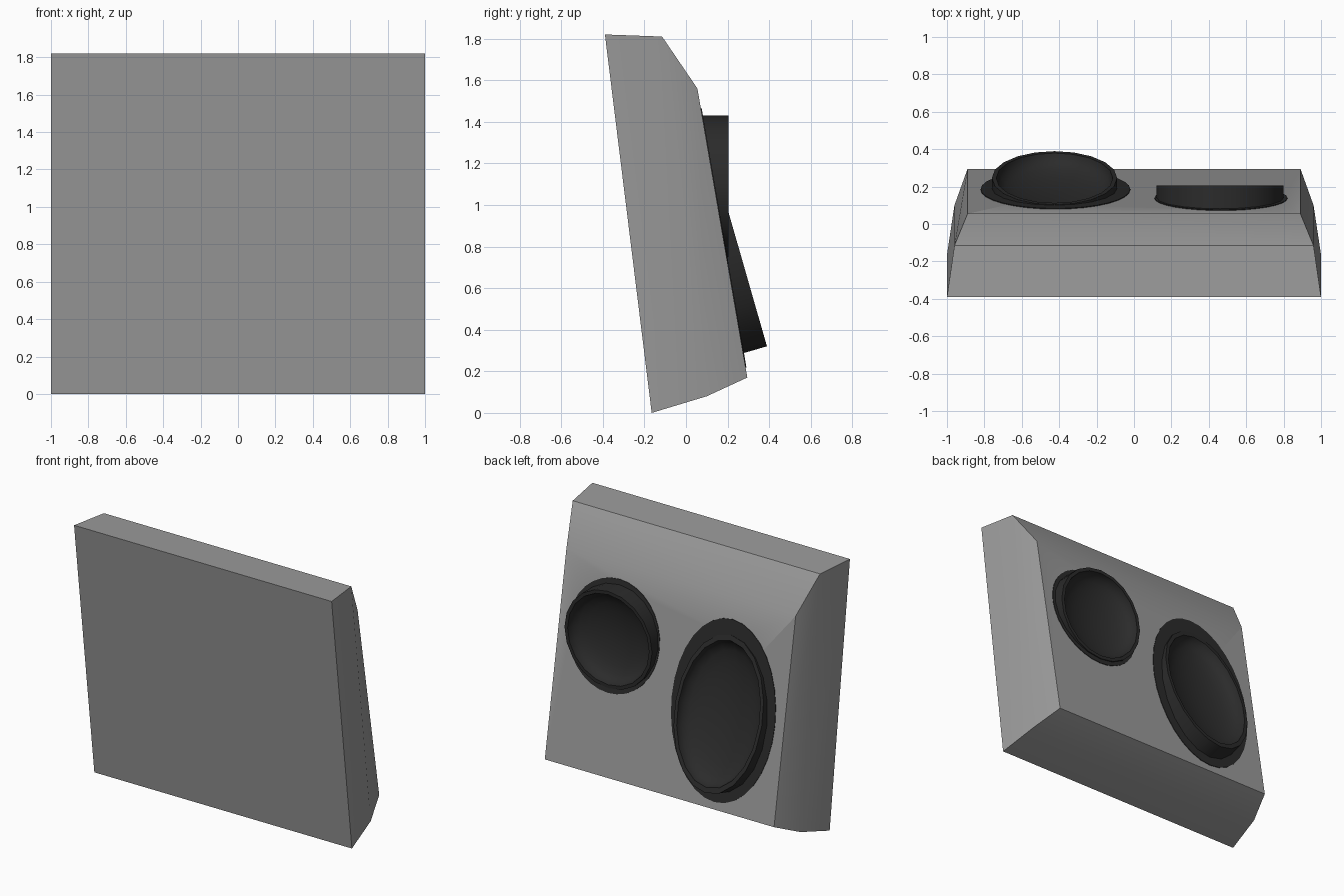
import bpy, bmesh, math
from mathutils import Matrix, Vector

if "Cube" in bpy.data.objects:
    bpy.data.objects.remove(bpy.data.objects["Cube"])


def material(name, v):
    m = bpy.data.materials.new(name)
    m.diffuse_color = (v, v, v, 1)
    m.use_nodes = True
    m.node_tree.nodes["Principled BSDF"].inputs["Base Color"].default_value = m.diffuse_color
    return m


GREY = material("mid grey", 0.33)
DARK = material("dark charcoal", 0.024)


def finish(name, bm, mat, smooth=40):
    bmesh.ops.recalc_face_normals(bm, faces=bm.faces)
    me = bpy.data.meshes.new(name)
    bm.to_mesh(me)
    bm.free()
    ob = bpy.data.objects.new(name, me)
    bpy.context.collection.objects.link(ob)
    me.materials.append(mat)
    if smooth:
        bpy.ops.object.select_all(action='DESELECT')
        ob.select_set(True)
        bpy.context.view_layer.objects.active = ob
        bpy.ops.object.shade_smooth_by_angle(angle=math.radians(smooth))
    return ob


def frame(centre, tilt):
    """Local z points backwards, raised by tilt degrees."""
    c, s = math.cos(math.radians(tilt)), math.sin(math.radians(tilt))
    m = Matrix(((1, 0, 0), (0, s, c), (0, -c, s))).to_4x4()
    m.translation = Vector(centre)
    return m


def lathe(name, profile, rx, ry, mat, mtx, closed=False, caps=False, seg=20, smooth=40):
    """Elliptical revolve of (radius factor, height) points."""
    bm = bmesh.new()
    rings = []
    for f, h in profile:
        rings.append([bm.verts.new(mtx @ Vector((
            rx * f * math.cos(2 * math.pi * i / seg),
            ry * f * math.sin(2 * math.pi * i / seg), h))) for i in range(seg)])
    pairs = list(zip(rings, rings[1:]))
    if closed:
        pairs.append((rings[-1], rings[0]))
    for a, b in pairs:
        for i in range(seg):
            j = (i + 1) % seg
            bm.faces.new((a[i], a[j], b[j], b[i]))
    if caps:
        bm.faces.new(rings[0])
    bm.faces.new(rings[-1]) if not closed else None
    return finish(name, bm, mat, smooth)


# slab body: front, middle and back rings (half width, top y/z, bottom y/z)
bm = bmesh.new()
rings = []
for w, (yt, zt), (yb, zb) in ((1.0, (-0.39, 1.82), (-0.165, 0)),
                              (0.96, (-0.115, 1.81), (0.10, 0.08)),
                              (0.89, (0.055, 1.56), (0.295, 0.17))):
    rings.append([bm.verts.new(p) for p in
                  ((-w, yb, zb), (w, yb, zb), (w, yt, zt), (-w, yt, zt))])
for a, b in zip(rings, rings[1:]):
    for i in range(4):
        j = (i + 1) % 4
        bm.faces.new((a[i], a[j], b[j], b[i]))
bm.faces.new(rings[0])
bm.faces.new(rings[-1])
body = finish("slab_body", bm, GREY, 35)


def cut(ob, cutter):
    mod = ob.modifiers.new("opening", 'BOOLEAN')
    mod.operation = 'DIFFERENCE'
    mod.solver = 'EXACT'
    mod.object = cutter


def dish(label, centre, tilt, rx, ry, plate_x, plate_z, plate_rx, plate_ry):
    m = frame(centre, tilt)
    # rim wall, lip and concave bowl
    bowl = [(0.92 * math.cos(math.radians(t)), -0.015 - 0.11 * math.sin(math.radians(t)))
            for t in (0, 15, 30, 45, 60, 75, 85)]
    lathe(label + "_dish", [(1, -0.2), (1, 0), (0.93, 0)] + bowl, rx, ry, DARK, m)
    # hidden cutter opening the slab behind the bowl
    cutter = lathe(label + "_cutter", [(0.965, -0.19), (0.965, 0.3)], rx, ry, DARK, m,
                   caps=True, smooth=0)
    cutter.hide_render = True
    cutter.hide_set(True)
    cut(body, cutter)
    # thin dark surround lying on the slab's sloped back
    y = 0.055 + (1.56 - plate_z) * 0.24 / 1.39
    plate = lathe(label + "_surround", [(1, -0.004), (1, 0.004)], plate_rx, plate_ry, DARK,
                  frame((plate_x, y, plate_z), 9.8), caps=True, seg=32)
    cut(plate, cutter)


dish("large", (-0.425, 0.246, 0.82), 16, 0.335, 0.52, -0.42, 0.82, 0.40, 0.61)
dish("small", (0.46, 0.205, 1.09), 0, 0.34, 0.34, 0.465, 1.09, 0.355, 0.38)
